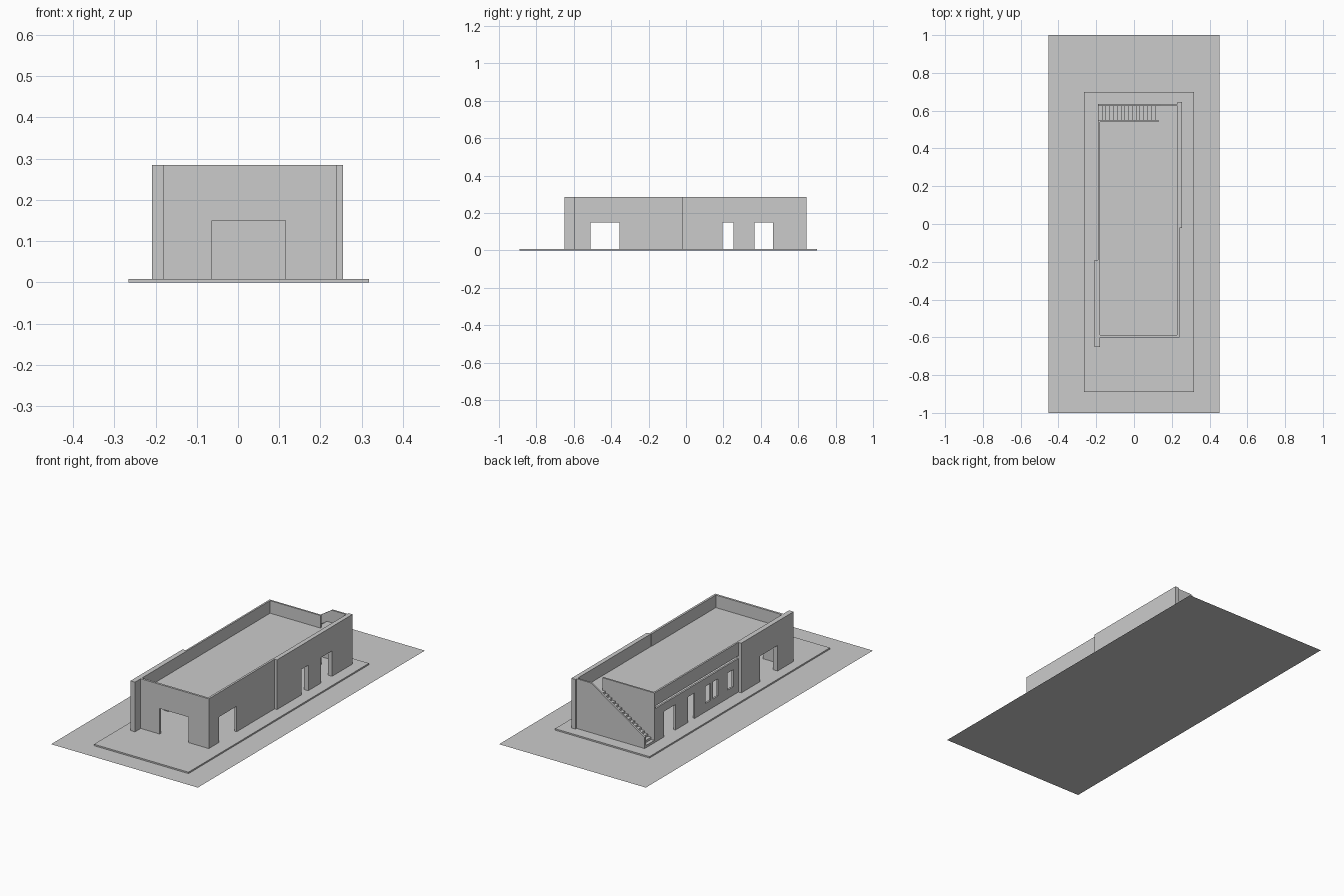
import bpy, bmesh

if "Cube" in bpy.data.objects:
    bpy.data.objects.remove(bpy.data.objects["Cube"])

BASE, ROOF, TOP, DOOR = 0.008, 0.215, 0.285, 0.15


def prism(name, pts, lo, hi, axis):
    """Extrude a 2D outline along x (pts = y,z) or y (pts = x,z)."""
    bm = bmesh.new()
    def place(p, d):
        return (d, p[0], p[1]) if axis == 'x' else (p[0], d, p[1])
    face = bm.faces.new([bm.verts.new(place(p, lo)) for p in pts])
    ext = bmesh.ops.extrude_face_region(bm, geom=[face])
    move = (hi - lo, 0, 0) if axis == 'x' else (0, hi - lo, 0)
    bmesh.ops.translate(bm, vec=move, verts=[v for v in ext['geom'] if isinstance(v, bmesh.types.BMVert)])
    bmesh.ops.recalc_face_normals(bm, faces=bm.faces)
    me = bpy.data.meshes.new(name)
    bm.to_mesh(me)
    bm.free()
    ob = bpy.data.objects.new(name, me)
    bpy.context.collection.objects.link(ob)
    return ob


def box(name, x0, x1, y0, y1, z0, z1):
    return prism(name, [(y0, z0), (y1, z0), (y1, z1), (y0, z1)], x0, x1, 'x')


def wall(name, axis, lo, hi, a0, a1, top=TOP, doors=()):
    """Wall whose outline steps around floor-level doorways."""
    pts = [(a0, top), (a0, BASE)]
    for d0, d1 in doors:
        pts += [(d0, BASE), (d0, DOOR), (d1, DOOR), (d1, BASE)]
    pts += [(a1, BASE), (a1, top)]
    return prism(name, pts, lo, hi, axis)


# ground sheet and raised slab
bpy.ops.mesh.primitive_plane_add(size=1)
ground = bpy.context.object
ground.name = "ground_sheet"
ground.scale = (0.905, 2, 1)
box("floor_slab", -0.265, 0.318, -0.89, 0.70, 0, BASE)

# front and right walls
FRONT_SIDE = (-0.51, -0.355)
wall("front_wall", 'y', -0.60, -0.588, -0.18, 0.24, doors=[(-0.063, 0.115)])
wall("right_front_wall", 'x', 0.228, 0.24, -0.588, -0.02, doors=[FRONT_SIDE])
wall("right_back_wall", 'x', 0.23, 0.255, -0.02, 0.645, doors=[(0.195, 0.255), (0.365, 0.465)])

# left walls: thick front part, parapet and lower wall with doors and windows
wall("left_front_wall", 'x', -0.208, -0.18, -0.65, -0.19, doors=[FRONT_SIDE])
box("left_parapet", -0.19, -0.18, -0.19, 0.545, 0.21, TOP)
lower = wall("left_lower_wall", 'x', -0.19, -0.18, -0.19, 0.545, top=0.195,
             doors=[(0.195, 0.255), (0.365, 0.465)])
for i, (y0, y1) in enumerate([(-0.145, -0.095), (-0.01, 0.035), (0.055, 0.10)]):
    cut = box(f"window_cutter_{i}", -0.25, -0.12, y0, y1, 0.055, DOOR)
    cut.hide_render = True
    cut.hide_viewport = True
    mod = lower.modifiers.new("window", 'BOOLEAN')
    mod.operation = 'DIFFERENCE'
    mod.object = cut

# roof, notched for the stairwell
box("roof_main", -0.18, 0.23, -0.588, 0.54, 0.205, ROOF)
box("roof_landing", 0.13, 0.23, 0.54, 0.625, 0.205, ROOF)

# stairwell walls: full-height inner wall and sloping outer wall
box("stair_inner_wall", -0.19, 0.13, 0.54, 0.55, BASE, TOP)
prism("stair_outer_wall", [(-0.19, BASE), (0.23, BASE), (0.23, TOP), (0.14, TOP), (-0.19, 0.07)],
      0.625, 0.635, 'y')

# stair flight as a zigzag slab
N = 16
run, rise = 0.32 / N, (ROOF - BASE) / N
upper = []
for i in range(N):
    x = -0.19 + i * run
    upper += [(x, BASE + i * rise), (x, BASE + (i + 1) * rise)]
upper.append((0.13, ROOF))
under = [(0.13, ROOF - 0.018), (-0.165, BASE)]
prism("stair_flight", upper + under, 0.55, 0.625, 'y')
